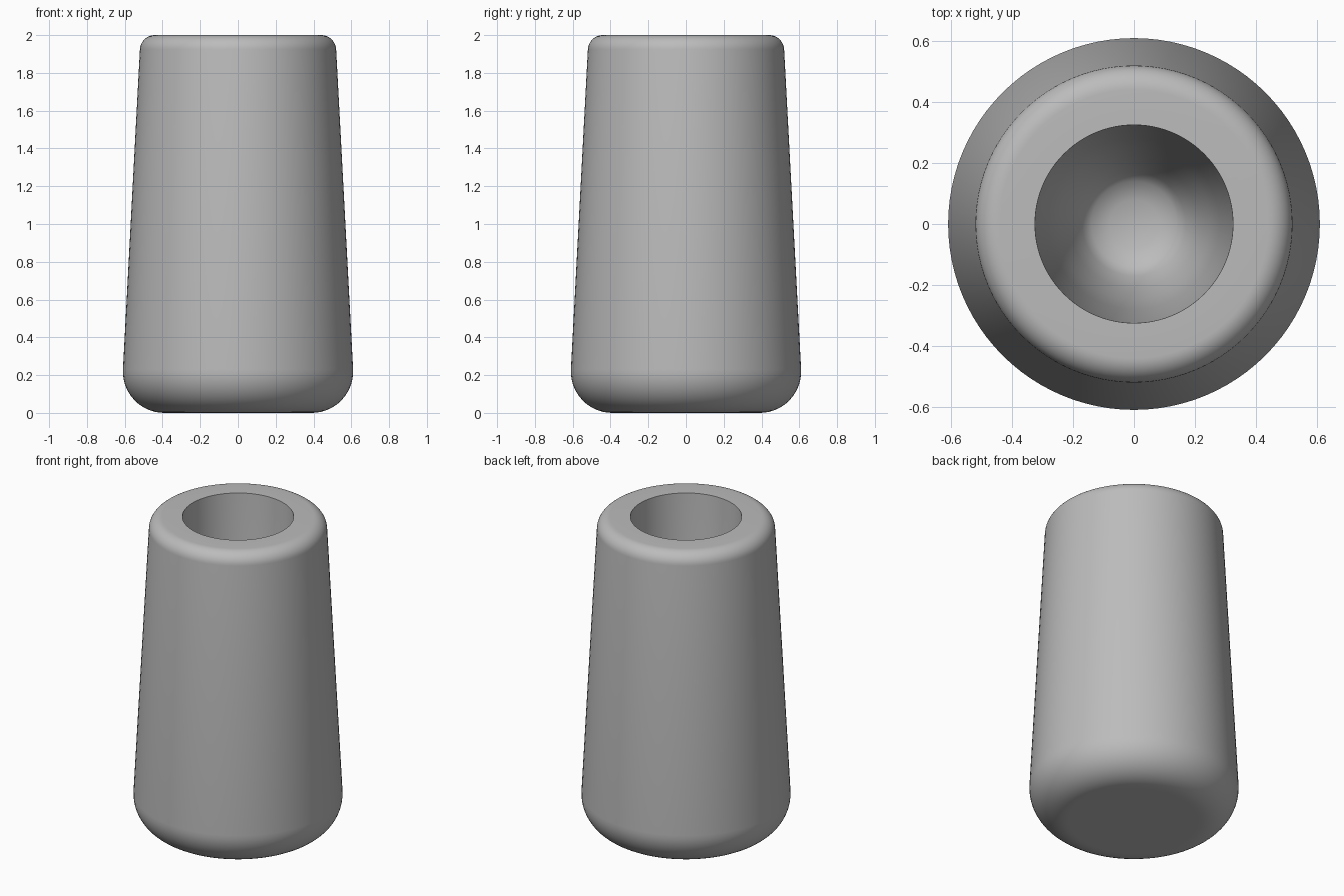
import bpy
import bmesh
from math import sin, cos, pi, radians
from mathutils import Vector

cube = bpy.data.objects.get("Cube")
if cube:
    bpy.data.objects.remove(cube, do_unlink=True)


def arc(cx, cz, radius, start, end, steps):
    """Points along a fillet in the (radius, height) plane."""
    angles = [radians(start + (end - start) * i / steps) for i in range(steps + 1)]
    return [(cx + radius * cos(a), cz + radius * sin(a)) for a in angles]


def lathe(name, profile, material, segments=96):
    """Spin a (radius, height) profile around the z axis."""
    bm = bmesh.new()
    verts = [bm.verts.new((r, 0, z)) for r, z in profile]
    edges = [bm.edges.new(pair) for pair in zip(verts, verts[1:])]
    bmesh.ops.spin(bm, geom=verts + edges, cent=(0, 0, 0), axis=(0, 0, 1),
                   angle=2 * pi, steps=segments, use_merge=True)
    bmesh.ops.remove_doubles(bm, verts=bm.verts, dist=0.0005)
    bmesh.ops.recalc_face_normals(bm, faces=bm.faces)
    mesh = bpy.data.meshes.new(name)
    bm.to_mesh(mesh)
    bm.free()
    mesh.materials.append(material)
    obj = bpy.data.objects.new(name, mesh)
    bpy.context.collection.objects.link(obj)
    bpy.ops.object.select_all(action="DESELECT")
    obj.select_set(True)
    bpy.context.view_layer.objects.active = obj
    bpy.ops.object.shade_smooth_by_angle(angle=radians(35))
    return obj


grey = bpy.data.materials.new("plain grey")
grey.use_nodes = True
colour = (0.5, 0.5, 0.5, 1)
grey.diffuse_color = colour
grey.node_tree.nodes["Principled BSDF"].inputs["Base Color"].default_value = colour

# Outer shell: flat base, large lower fillet, tapered wall, small upper fillet
outside = [(0, 0), (0.37, 0)]
outside += arc(0.39, 0.22, 0.22, -90, 3, 14)
outside += arc(0.44, 1.92, 0.08, 3, 90, 10)

# Blind bore: tapered wall, narrowing throat, softly dished floor
bore = [(0.325, 2), (0.28, 0.8), (0.25, 0.62), (0.21, 0.47), (0.17, 0.37),
        (0.14, 0.33), (0.08, 0.31), (0, 0.3)]

lathe("tapered_sleeve", outside + bore, grey)
